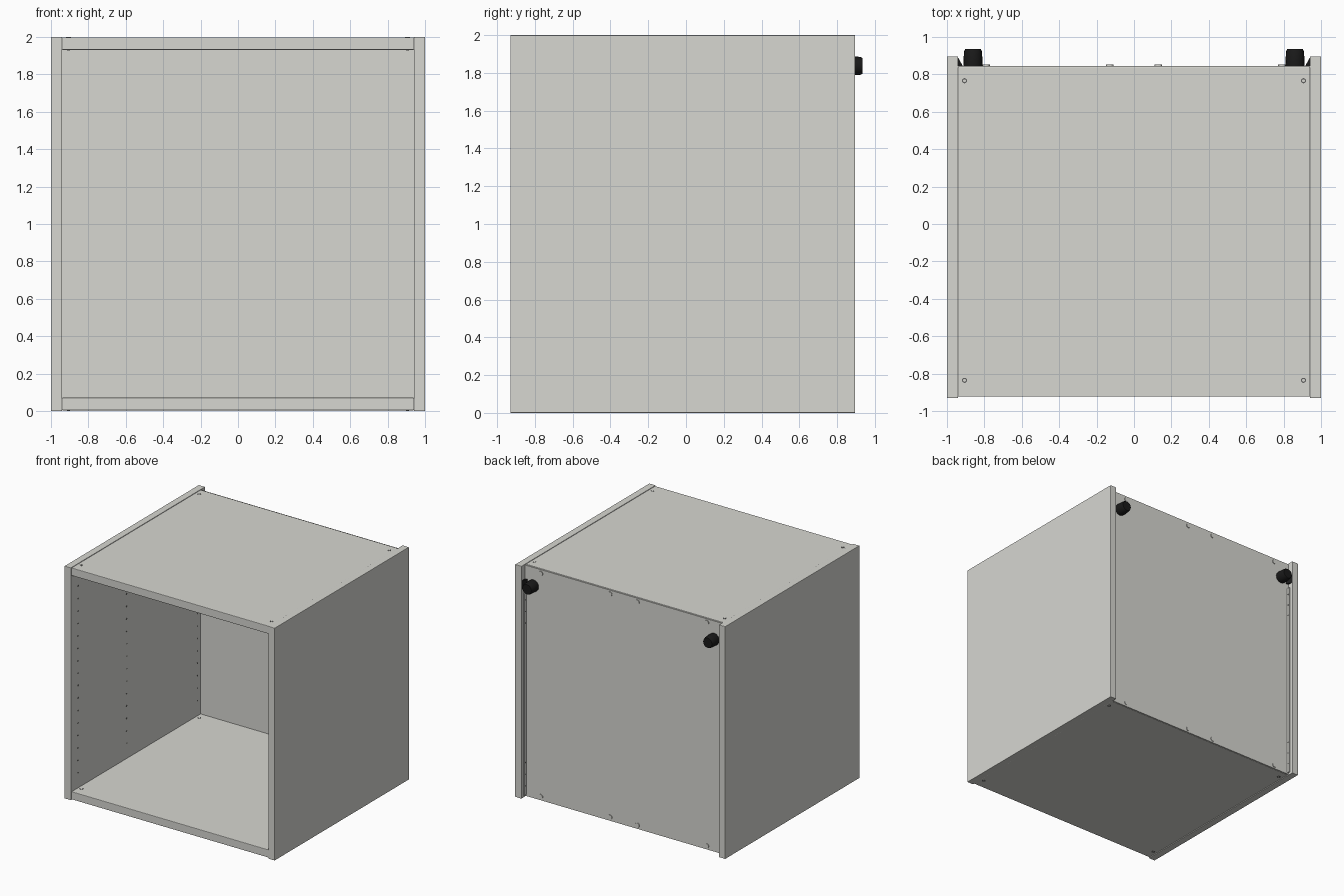
import bpy
import bmesh
from math import pi
from mathutils import Matrix, Vector

if "Cube" in bpy.data.objects:
    bpy.data.objects.remove(bpy.data.objects["Cube"], do_unlink=True)


def material(name, colour):
    m = bpy.data.materials.new(name)
    m.use_nodes = True
    m.diffuse_color = (*colour, 1)
    m.node_tree.nodes["Principled BSDF"].inputs["Base Color"].default_value = (*colour, 1)
    return m


panel_grey = material("warm light grey", (0.68, 0.68, 0.64))
black = material("black plastic", (0.01, 0.01, 0.01))
hole_grey = material("dark hole grey", (0.12, 0.12, 0.115))


def finish(name, bm, mat):
    mesh = bpy.data.meshes.new(name)
    bmesh.ops.recalc_face_normals(bm, faces=bm.faces)
    bm.to_mesh(mesh)
    bm.free()
    mesh.materials.append(mat)
    ob = bpy.data.objects.new(name, mesh)
    bpy.context.collection.objects.link(ob)
    return ob


def box(name, lo, hi, mat=panel_grey, bevel=0.004):
    bm = bmesh.new()
    lo, hi = Vector(lo), Vector(hi)
    place = Matrix.Translation((lo + hi) / 2) @ Matrix.Diagonal((*(hi - lo), 1))
    bmesh.ops.create_cube(bm, size=1, matrix=place)
    ob = finish(name, bm, mat)
    if bevel:
        mod = ob.modifiers.new("soft edge", "BEVEL")
        mod.width = bevel
        mod.segments = 2
    return ob


TURN = {"x": Matrix.Rotation(pi / 2, 4, "Y"),
        "y": Matrix.Rotation(pi / 2, 4, "X"),
        "z": Matrix.Identity(4)}


def discs(name, centres, radius, axis, mat, depth=0.004, sides=12):
    bm = bmesh.new()
    for c in centres:
        bmesh.ops.create_cone(bm, cap_ends=True, segments=sides, radius1=radius,
                              radius2=radius, depth=depth,
                              matrix=Matrix.Translation(c) @ TURN[axis])
    return finish(name, bm, mat)


def lathe(name, profile, centre, mat, sides=24):
    # profile of (radius, y) points turned around the y direction
    bm = bmesh.new()
    rings = []
    for r, y in profile:
        ring = bmesh.ops.create_circle(bm, segments=sides, radius=r,
                                       matrix=Matrix.Translation((centre[0], y, centre[1])) @ TURN["y"])
        rings.append(ring["verts"])
    for a, b in zip(rings, rings[1:]):
        for i in range(sides):
            j = (i + 1) % sides
            bm.faces.new((a[i], a[j], b[j], b[i]))
    bm.faces.new(rings[0])
    bm.faces.new(rings[-1])
    return finish(name, bm, mat)


# Carcass
INNER = 0.94
box("top_panel", (-INNER, -0.922, 1.93), (INNER, 0.836, 1.997))
box("bottom_panel", (-INNER, -0.922, 0.005), (INNER, 0.836, 0.072))
box("back_panel", (-INNER, 0.83, 0.008), (INNER, 0.845, 1.992), bevel=0)

shelf_rows = [0.2 + 0.107 * i for i in range(16)]
for side, s in (("left", 1), ("right", -1)):
    xs = sorted((s * INNER, s))
    box(side + "_side_panel", (xs[0], -0.93, 0), (xs[1], 0.895, 2), bevel=0.003)

    # Shelf pin holes inside
    discs(side + "_shelf_pin_holes",
          [(s * INNER, y, z) for y in (-0.83, -0.17, 0.79) for z in shelf_rows],
          0.007, "x", hole_grey, depth=0.002, sides=8)

    # Rear mounting strip
    xs = sorted((s * 0.928, s * INNER))
    box(side + "_rear_strip", (xs[0], 0.845, 0.02), (xs[1], 0.868, 1.76), bevel=0)
    discs(side + "_rear_strip_holes",
          [(s * 0.928, 0.857, z) for z in (0.1, 0.2, 0.3, 1.5, 1.6, 1.7)],
          0.006, "x", hole_grey, depth=0.002, sides=8)

    # Hanger knob, its bracket wedge and the inside cap
    cx, cz = s * 0.86, 1.837
    knob = lathe(side + "_hanger_knob",
                 [(0.05, 0.843), (0.051, 0.87), (0.048, 0.92), (0.042, 0.935)],
                 (cx, cz), black, sides=16)
    bm = bmesh.new()
    for z in (1.8, 1.875):
        for x, y in ((0.94, 0.845), (0.915, 0.845), (0.94, 0.89)):
            bm.verts.new((s * x, y, z))
    bmesh.ops.convex_hull(bm, input=bm.verts)
    finish(side + "_hanger_wedge", bm, black)
    discs(side + "_inside_cap", [(cx, 0.828, cz)], 0.049, "y", panel_grey, depth=0.008, sides=32)

# Corner screws on top and bottom panels, with dark rims
corners = [(x, y) for x in (-0.905, 0.905) for y in (-0.835, 0.765)]
for name, z, out in (("top", 1.997, 1), ("bottom", 0.005, -1),
                     ("bottom_inside", 0.072, 1), ("top_inside", 1.93, -1)):
    discs(name + "_screw_rims", [(x, y, z) for x, y in corners], 0.014, "z", hole_grey, 0.003)
    discs(name + "_screw_heads", [(x, y, z + out * 0.001) for x, y in corners],
          0.008, "z", panel_grey, 0.003)

# Screws along the back panel
discs("back_panel_screws",
      [(x, 0.847, z) for x in (-0.79, -0.13, 0.13, 0.79) for z in (0.04, 1.96)],
      0.02, "y", panel_grey, 0.008, 16)

# Smooth the turned parts
for ob in bpy.context.scene.objects:
    ob.select_set("knob" in ob.name)
    if "knob" in ob.name:
        bpy.context.view_layer.objects.active = ob
bpy.ops.object.shade_smooth_by_angle()
